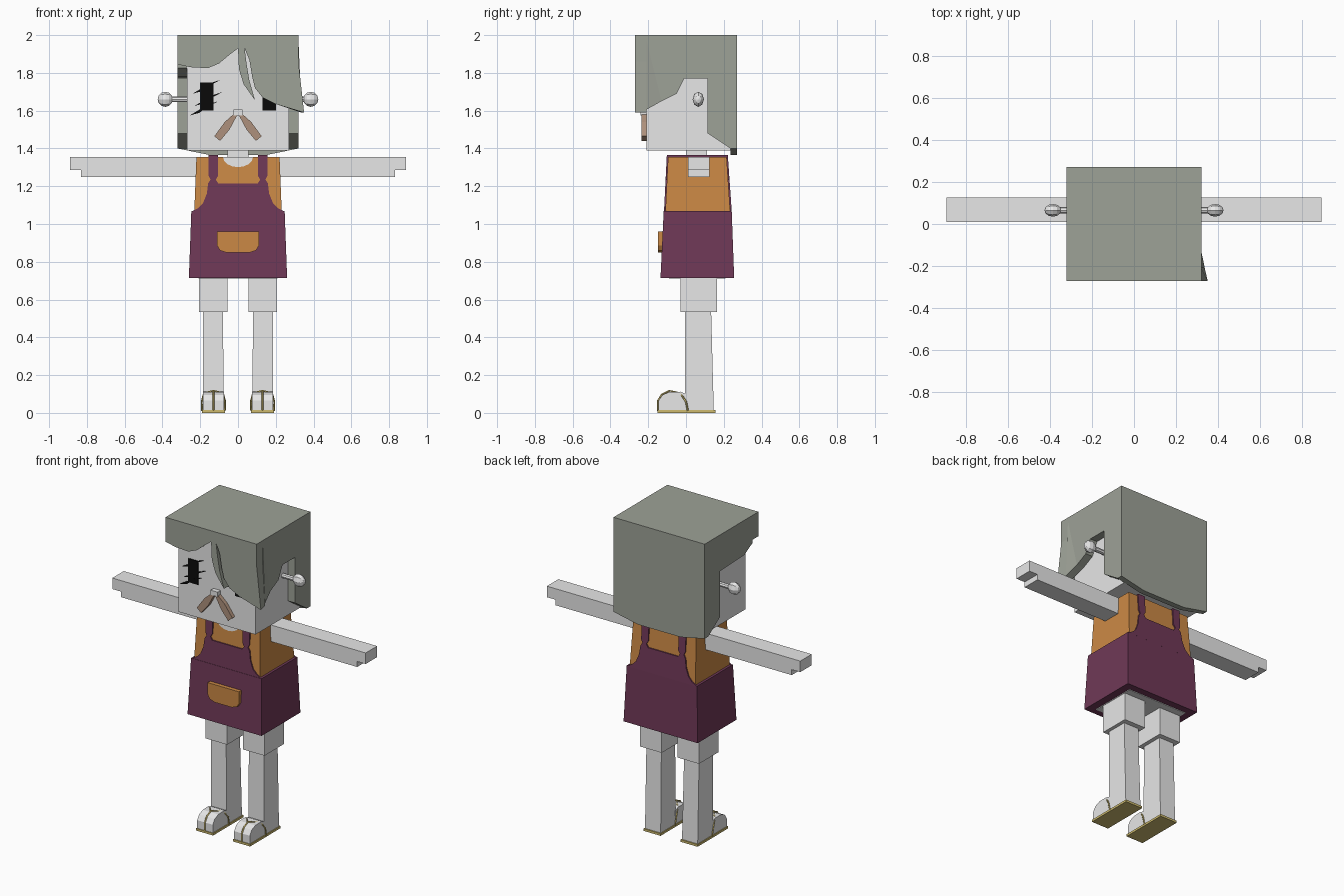
import bpy, bmesh, math
from mathutils import Matrix, Vector

if "Cube" in bpy.data.objects:
    bpy.data.objects.remove(bpy.data.objects["Cube"])


def material(name, r, g, b):
    m = bpy.data.materials.new(name)
    m.use_nodes = True
    m.diffuse_color = (r, g, b, 1)
    bsdf = next(n for n in m.node_tree.nodes if n.type == 'BSDF_PRINCIPLED')
    bsdf.inputs["Base Color"].default_value = (r, g, b, 1)
    return m


SKIN = material("pale skin", .8, .8, .8)
HAIR = material("grey green hair", .34, .36, .31)
ORANGE = material("orange shirt", .6, .25, .06)
PLUM = material("plum apron", .16, .04, .095)
BROWN = material("brown whiskers", .42, .28, .2)
BLACK = material("black eye", .003, .003, .003)
STRAW = material("straw sandal", .62, .5, .16)


def finish(name, bm, mat):
    bmesh.ops.recalc_face_normals(bm, faces=bm.faces)
    mesh = bpy.data.meshes.new(name)
    bm.to_mesh(mesh)
    bm.free()
    mesh.materials.append(mat)
    ob = bpy.data.objects.new(name, mesh)
    bpy.context.collection.objects.link(ob)
    return ob


def block(name, bottom, top, z0, z1, mat):
    """Box whose bottom and top rectangles (x0, x1, y0, y1) may differ."""
    bm = bmesh.new()
    rings = []
    for (x0, x1, y0, y1), z in ((bottom, z0), (top, z1)):
        rings.append([bm.verts.new((x, y, z)) for x, y in
                      ((x0, y0), (x1, y0), (x1, y1), (x0, y1))])
    low, high = rings
    bm.faces.new(low)
    bm.faces.new(high)
    for i in range(4):
        j = (i + 1) % 4
        bm.faces.new((low[i], low[j], high[j], high[i]))
    return finish(name, bm, mat)


def prism(name, pts, axis, a, b, mat, bend=None):
    """Extrude an outline along x or y from a to b, then bend its points."""
    bm = bmesh.new()
    place = (lambda u, v: (a, u, v)) if axis == 'x' else (lambda u, v: (u, a, v))
    face = bm.faces.new([bm.verts.new(place(u, v)) for u, v in pts])
    out = bmesh.ops.extrude_face_region(bm, geom=[face])
    step = Vector((b - a, 0, 0) if axis == 'x' else (0, b - a, 0))
    for v in out["geom"]:
        if isinstance(v, bmesh.types.BMVert):
            v.co += step
    if bend:
        for v in bm.verts:
            v.co = bend(v.co.copy())
    bmesh.ops.triangulate(bm, faces=[f for f in bm.faces if len(f.verts) > 4])
    return finish(name, bm, mat)


def mirror_x(pts):
    return [(-u, v) for u, v in pts]


# Head and neck
block("head", (-.27, .27, -.21, .235), (-.27, .27, -.21, .235), 1.39, 1.98, SKIN)
block("neck", (-.055, .055, 0, .11), (-.055, .055, 0, .11), 1.3, 1.4, SKIN)


# Hair: crown, fringe, two sides and back
def flare(co):
    if co.x > .25 and co.z < 1.62 and co.y < -.14:
        co.x += .03 * (-.14 - co.y) / .13
    return co


block("hair_crown", (-.32, .32, -.27, .27), (-.32, .32, -.27, .27), 1.975, 2, HAIR)
fringe = [(-.32, 1.975), (-.32, 1.845), (-.25, 1.83), (-.16, 1.825), (-.1, 1.85),
          (-.04, 1.9), (0, 1.93), (.005, 1.82), (.03, 1.74), (.09, 1.655),
          (.06, 1.76), (.045, 1.85), (.035, 1.93), (.06, 1.87), (.075, 1.78),
          (.09, 1.72), (.13, 1.67), (.2, 1.635), (.32, 1.59), (.32, 1.86), (.32, 1.975)]
prism("hair_fringe", fringe, 'y', -.27, -.21, HAIR, flare)
rear = [(.115, 1.77), (.115, 1.48), (.235, 1.4), (.235, 1.975), (-.21, 1.975)]
prism("hair_left_side", [(-.21, 1.605), (-.13, 1.65), (-.05, 1.69), (-.01, 1.77)] + rear,
      'x', .27, .32, HAIR, flare)
prism("hair_right_side", [(-.21, 1.825), (-.13, 1.78)] + rear, 'x', -.32, -.27, HAIR)
prism("hair_back", [(-.32, 1.975), (-.32, 1.4), (-.15, 1.365), (.15, 1.365),
                    (.32, 1.4), (.32, 1.975)], 'y', .235, .27, HAIR)

# Eyes and slanted lashes
for s, side in ((-1, "right"), (1, "left")):
    x = s * .165
    block(side + "_eye", (x - .035, x + .035, -.216, -.209),
          (x - .035, x + .035, -.216, -.209), 1.6, 1.75, BLACK)
for i, (x, z) in enumerate(((-.185, 1.61), (-.16, 1.66), (-.17, 1.725))):
    sliver = [(-.07, -.035), (-.02, -.022), (.015, .005), (.08, .04), (.02, .02), (-.02, -.005)]
    prism(f"lash_{i + 1}", [(x + u, z + v) for u, v in sliver], 'y', -.217, -.209, BLACK)

# Nose and whiskers
block("nose", (-.025, .025, -.24, -.2), (-.025, .025, -.24, -.2), 1.575, 1.605, SKIN)
whisker = [(.005, 1.575), (.025, 1.58), (.07, 1.54), (.125, 1.465), (.095, 1.44), (.045, 1.5)]
prism("left_whisker", whisker, 'y', -.235, -.205, BROWN)
prism("right_whisker", mirror_x(whisker), 'y', -.235, -.205, BROWN)

# Ears, arms and legs
SANDAL_STRAP = [(.07, .01, .01), (.068, 0, .06), (.08, -.03, .105), (.13, -.09, .118),
                (.18, -.03, .105), (.192, 0, .06), (.19, .01, .01)]
for s, side in ((-1, "right"), (1, "left")):
    bm = bmesh.new()
    turn = Matrix.Rotation(math.pi / 2, 4, 'Y')
    bmesh.ops.create_cone(bm, cap_ends=True, segments=8, radius1=.015, radius2=.015,
                          depth=.1, matrix=Matrix.Translation((s * .31, .065, 1.66)) @ turn)
    bmesh.ops.create_uvsphere(bm, u_segments=8, v_segments=6, radius=.04,
                              matrix=Matrix.Translation((s * .385, .065, 1.66))
                              @ Matrix.Diagonal((1, .75, 1, 1)) @ turn)
    finish(side + "_ear", bm, SKIN)

    arm = [(.215, 1.355), (.215, 1.25), (.83, 1.25), (.83, 1.285), (.89, 1.285), (.89, 1.355)]
    prism(side + "_arm", arm if s > 0 else mirror_x(arm), 'y', .01, .125, SKIN)

    def rect(x0, x1, y0, y1):
        return (min(s * x0, s * x1), max(s * x0, s * x1), y0, y1)

    thigh = rect(.055, .207, -.03, .165)
    block(side + "_thigh", thigh, thigh, .535, .73, SKIN)
    block(side + "_shin", rect(.075, .185, -.005, .147), rect(.08, .185, -.005, .133),
          .012, .54, SKIN)
    foot = [(0, .012), (-.145, .012), (-.145, .065), (-.125, .095), (-.09, .11), (-.03, .112), (0, .1)]
    a, b = sorted((s * .075, s * .185))
    prism(side + "_foot", foot, 'x', a, b, SKIN)
    sole = rect(.07, .19, -.15, .155)
    block(side + "_sole", sole, sole, 0, .014, STRAW)

    # Sandal straps: an arch over the foot and a thong to the toe
    curve = bpy.data.curves.new(side + "_sandal_straps", 'CURVE')
    curve.dimensions = '3D'
    curve.bevel_depth = .005
    curve.bevel_resolution = 0
    thong = [(.13, -.09, .115), (.13, -.127, .098), (.13, -.148, .065), (.13, -.148, .01)]
    for path in (SANDAL_STRAP, thong):
        sp = curve.splines.new('POLY')
        sp.points.add(len(path) - 1)
        for p, (x, y, z) in zip(sp.points, path):
            p.co = (s * x, y, z, 1)
    curve.materials.append(STRAW)
    bpy.context.collection.objects.link(bpy.data.objects.new(side + "_sandal_straps", curve))

# Shirt and apron skirt
block("shirt", (-.232, .232, -.11, .235), (-.22, .22, -.095, .215), 1.05, 1.355, ORANGE)
block("apron_skirt", (-.26, .26, -.135, .255), (-.247, .247, -.118, .242), .715, 1.068, PLUM)
block("hips", (-.21, .21, -.09, .21), (-.21, .21, -.09, .21), .711, .75, SKIN)


# Apron bib with straps, laid on the sloping front and back of the shirt
def lean(slope):
    def bend(co):
        co.y += slope * (1.355 - co.z)
        return co
    return bend


half = [(.105, 1.215), (.118, 1.235), (.105, 1.255), (.105, 1.365), (.155, 1.365),
        (.155, 1.255), (.145, 1.235), (.158, 1.215), (.165, 1.16), (.185, 1.11),
        (.21, 1.085), (.245, 1.066)]
bib = half + mirror_x(half[::-1])
prism("bib_front", bib, 'y', -.102, -.093, PLUM, lean(-.05))
prism("bib_back", bib, 'y', .213, .222, PLUM, lean(.07))
for s, side in ((-1, "right"), (1, "left")):
    x = s * .13
    strap = (x - .025, x + .025, -.1, .22)
    block(side + "_shoulder_strap", strap, strap, 1.35, 1.365, PLUM)

# Neckline and pocket
neckline = [(.08 * math.cos(t), 1.356 - .055 * math.sin(t))
            for t in (math.pi * i / 8 for i in range(9))]
prism("neckline", neckline, 'y', -.099, -.09, SKIN, lean(-.05))
pocket = [(-.11, .96), (-.11, .885), (-.095, .86), (-.06, .848),
          (.06, .848), (.095, .86), (.11, .885), (.11, .96)]
prism("pocket", pocket, 'y', -.148, -.11, ORANGE)
